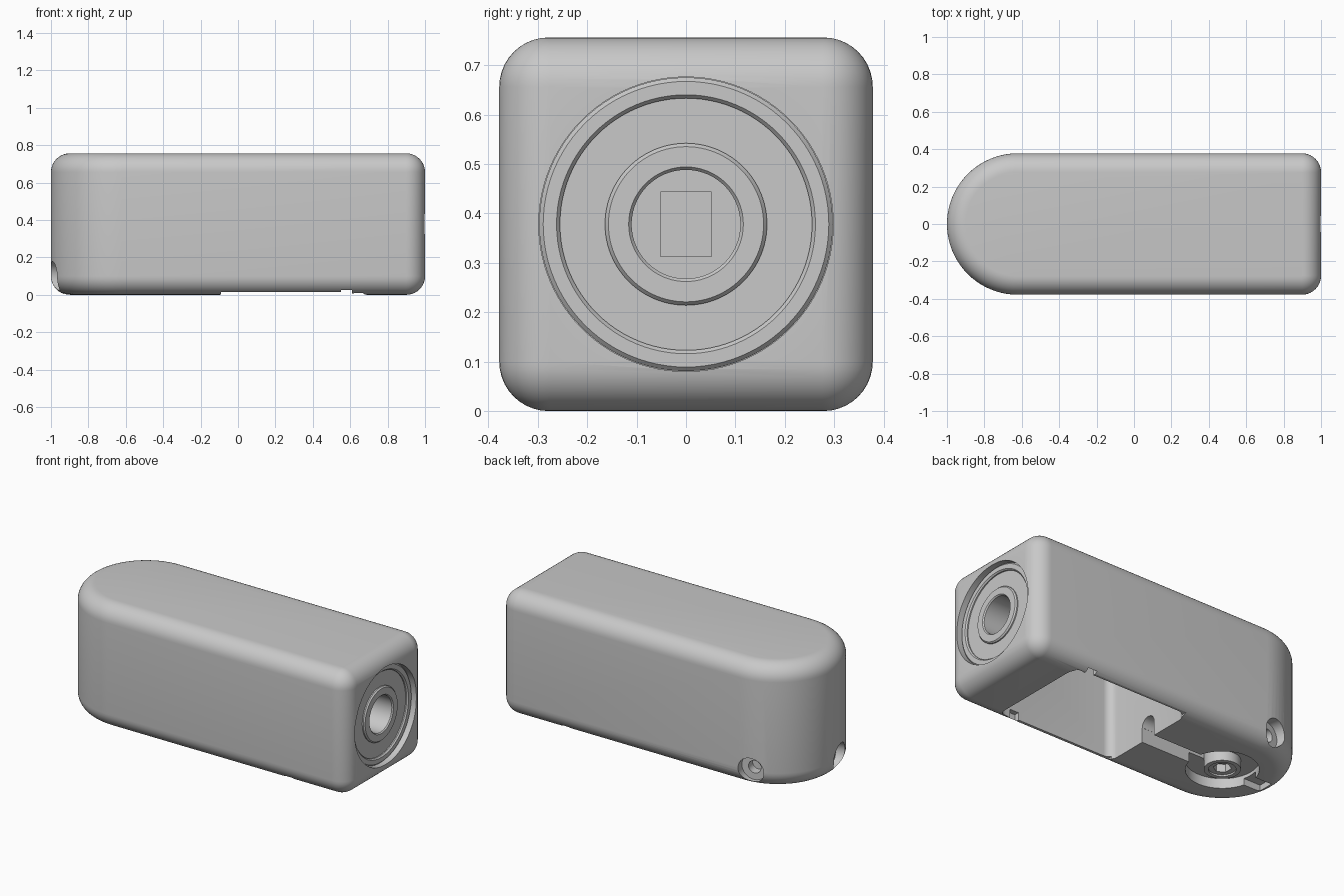
import bpy, bmesh, math
from mathutils import Matrix, Vector

cube = bpy.data.objects.get("Cube")
if cube:
    bpy.data.objects.remove(cube, do_unlink=True)

grey = bpy.data.materials.new("plain grey")
grey.use_nodes = True
grey.diffuse_color = (0.58, 0.58, 0.58, 1)
grey.node_tree.nodes["Principled BSDF"].inputs["Base Color"].default_value = grey.diffuse_color

R, H, F = 0.378, 0.756, 0.1      # half width, height, edge rounding
HUB = -0.622                     # centre of the round end
MID = H / 2


def make(name, bm):
    bmesh.ops.recalc_face_normals(bm, faces=bm.faces)
    mesh = bpy.data.meshes.new(name)
    bm.to_mesh(mesh)
    bm.free()
    obj = bpy.data.objects.new(name, mesh)
    bpy.context.collection.objects.link(obj)
    mesh.materials.append(grey)
    return obj


def smooth(obj):
    bpy.ops.object.select_all(action='DESELECT')
    obj.select_set(True)
    bpy.context.view_layer.objects.active = obj
    bpy.ops.object.shade_smooth_by_angle(angle=math.radians(30))


def box(name, x, y, z, round_upright=0):
    bm = bmesh.new()
    size = [b - a for a, b in (x, y, z)]
    mid = [(a + b) / 2 for a, b in (x, y, z)]
    bmesh.ops.create_cube(bm, size=1, matrix=Matrix.Translation(mid) @ Matrix.Diagonal((*size, 1)))
    if round_upright:
        edges = [e for e in bm.edges if abs(e.verts[0].co.z - e.verts[1].co.z) > 0.01]
        bmesh.ops.bevel(bm, geom=edges, offset=round_upright, segments=6, profile=0.5, affect='EDGES')
    return make(name, bm)


def rod(name, start, end, radius, sides=48):
    start, end = Vector(start), Vector(end)
    axis = end - start
    turn = axis.to_track_quat('Z', 'Y').to_matrix().to_4x4()
    bm = bmesh.new()
    bmesh.ops.create_cone(bm, cap_ends=True, segments=sides, radius1=radius, radius2=radius,
                          depth=axis.length, matrix=Matrix.Translation((start + end) / 2) @ turn)
    return make(name, bm)


def cut(target, cutter):
    mod = target.modifiers.new("cut", 'BOOLEAN')
    mod.operation = 'DIFFERENCE'
    mod.solver = 'EXACT'
    mod.object = cutter
    bpy.context.view_layer.objects.active = target
    bpy.ops.object.modifier_apply(modifier=mod.name)
    bpy.data.objects.remove(cutter, do_unlink=True)


def outline(inset):
    """Plan shape: half round at -x, two small rounded corners at +x."""
    pts = []
    corner = F + 0.002
    for cx, cy, r, a0, a1, n in ((HUB, 0, R, 90, 270, 40),
                                 (1 - corner, corner - R, corner, 270, 360, 10),
                                 (1 - corner, R - corner, corner, 0, 90, 10)):
        for i in range(n + 1):
            a = math.radians(a0 + (a1 - a0) * i / n)
            pts.append((cx + (r - inset) * math.cos(a), cy + (r - inset) * math.sin(a)))
    return pts


# Housing: stacked outlines that follow a quarter round at bottom and top
bm = bmesh.new()
STEPS = 10
levels = []
for i in range(STEPS + 1):
    a = math.pi / 2 * i / STEPS
    levels.append((F * (1 - math.sin(a)), F * (1 - math.cos(a))))
levels += [(inset, H - z) for inset, z in reversed(levels)]
rings = [[bm.verts.new((x, y, z)) for x, y in outline(inset)] for inset, z in levels]
for low, high in zip(rings, rings[1:]):
    for i in range(len(low)):
        j = (i + 1) % len(low)
        bm.faces.new((low[i], low[j], high[j], high[i]))
bm.faces.new(rings[0])
bm.faces.new(rings[-1])
housing = make("housing", bm)

# Main compartment, open below, with catches and relieved lower edges
cut(housing, box("compartment", (-0.1, 0.69), (-0.315, 0.315), (-0.1, 0.64), 0.05))
cut(housing, box("edge_relief", (-0.09, 0.55), (-0.5, 0.5), (-0.1, 0.015)))
cut(housing, box("latch_relief", (0.62, 0.67), (-0.5, 0.5), (-0.1, 0.01)))
cut(housing, box("latch_notch", (0.55, 0.61), (-0.345, 0.345), (-0.1, 0.06)))

# Cable channel, hub pocket and slot towards the round tip
cut(housing, box("channel", (HUB, -0.05), (-0.05, 0.05), (-0.1, 0.09)))
cut(housing, rod("channel_arch", (-0.3, 0, 0.09), (-0.05, 0, 0.09), 0.049))
cut(housing, rod("hub_pocket", (HUB, 0, -0.1), (HUB, 0, 0.06), 0.2, 64))
cut(housing, box("tip_slot", (-0.93, HUB), (-0.05, 0.05), (-0.1, 0.04)))

# Counterbored screw holes in the round end
for angle in (79, -12):
    a = math.radians(angle)
    out = Vector((-math.cos(a), math.sin(a), 0))
    centre = Vector((HUB, 0, 0.1))
    cut(housing, rod("counterbore", centre + out * 0.316, centre + out * 0.6, 0.078))
    cut(housing, rod("screw_hole", centre + out * 0.26, centre + out * 0.4, 0.038, 24))

# Bearing seat and the small window behind the bore
cut(housing, rod("bearing_seat", (0.76, 0, MID), (1.2, 0, MID), 0.298, 96))
cut(housing, box("bore_window", (0.6, 0.8), (-0.052, 0.052), (MID - 0.065, MID + 0.065)))
smooth(housing)

# Bearing: turned section (x, radius) with chamfered races and a sunk shield
section = [(0.762, 0.11), (0.963, 0.11), (0.97, 0.116), (0.97, 0.157), (0.962, 0.164),
           (0.955, 0.164), (0.955, 0.255), (0.962, 0.255), (0.97, 0.262), (0.97, 0.289),
           (0.962, 0.297), (0.762, 0.297)]
bm = bmesh.new()
TURNS = 96
loops = []
for i in range(TURNS):
    a = 2 * math.pi * i / TURNS
    loops.append([bm.verts.new((x, r * math.cos(a), MID + r * math.sin(a))) for x, r in section])
for i in range(TURNS):
    one, two = loops[i], loops[(i + 1) % TURNS]
    for k in range(len(section)):
        m = (k + 1) % len(section)
        bm.faces.new((one[k], one[m], two[m], two[k]))
smooth(make("bearing", bm))

# Hub boss with a hexagonal socket
boss = rod("hub_boss", (HUB, 0, 0.002), (HUB, 0, 0.1), 0.1, 48)
cut(boss, rod("hub_ring", (HUB, 0, -0.1), (HUB, 0, 0.012), 0.075, 48))
cut(boss, rod("hub_socket", (HUB, 0, -0.1), (HUB, 0, 0.07), 0.05, 6))
smooth(boss)
